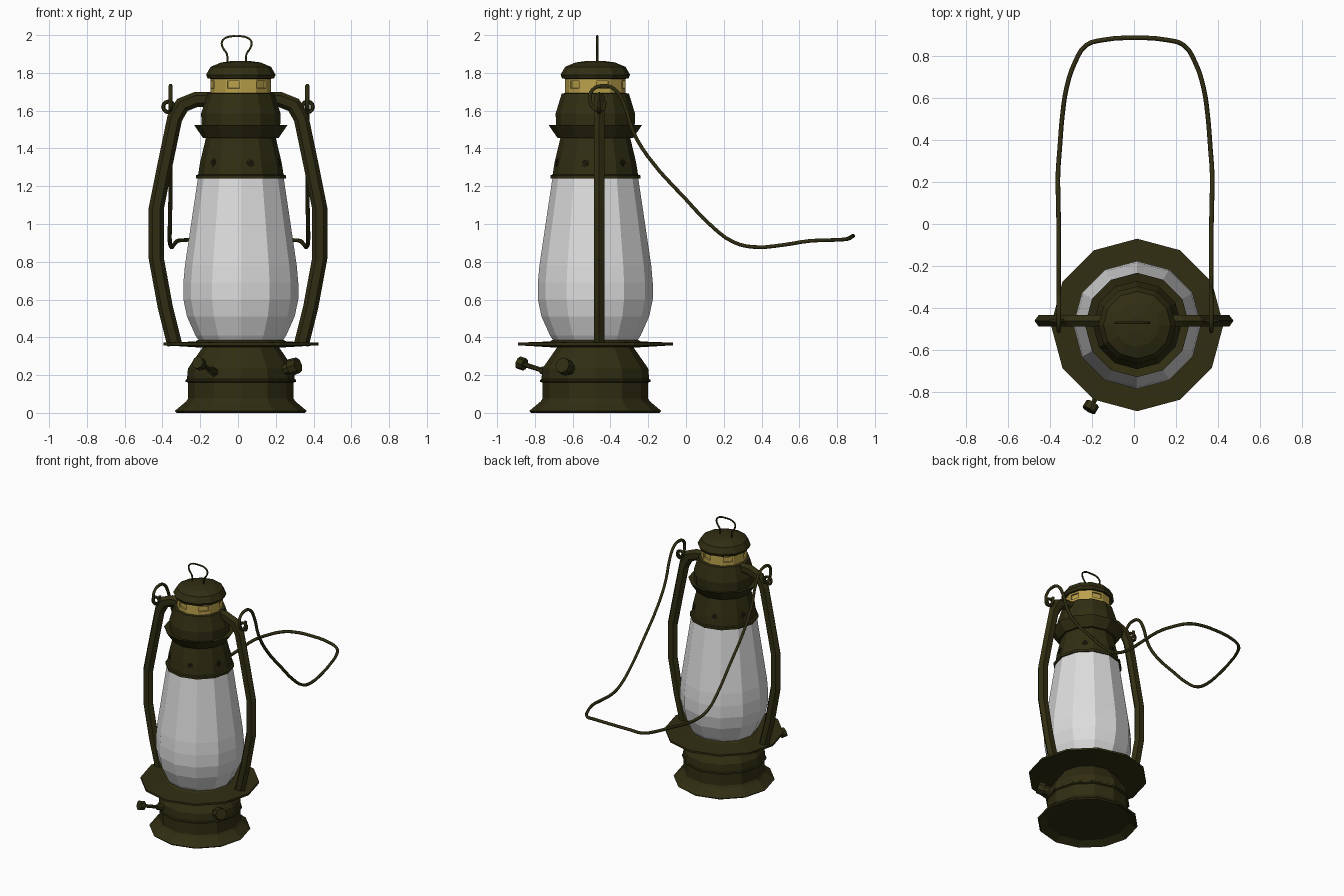
import bpy, bmesh, math
from mathutils import Vector, Matrix

if "Cube" in bpy.data.objects:
    bpy.data.objects.remove(bpy.data.objects["Cube"], do_unlink=True)

CX, CY = 0.015, -0.48      # lantern axis
ARM_Y = -0.46              # plane of the side tubes
SIDES = 12


def material(name, colour, rough):
    m = bpy.data.materials.new(name)
    m.use_nodes = True
    m.diffuse_color = (*colour, 1)
    bsdf = m.node_tree.nodes["Principled BSDF"]
    bsdf.inputs["Base Color"].default_value = (*colour, 1)
    bsdf.inputs["Roughness"].default_value = rough
    return m


OLIVE = material("dark olive metal", (0.030, 0.027, 0.006), 0.6)
GOLD = material("brass", (0.50, 0.36, 0.07), 0.5)
GLASS = material("frosted glass", (0.72, 0.72, 0.72), 0.4)
DARK = material("hole black", (0.008, 0.007, 0.003), 0.8)


def finish(name, bm, mat):
    bmesh.ops.recalc_face_normals(bm, faces=bm.faces[:])
    me = bpy.data.meshes.new(name)
    bm.to_mesh(me)
    bm.free()
    ob = bpy.data.objects.new(name, me)
    bpy.context.collection.objects.link(ob)
    me.materials.append(mat)
    return ob


def lathe_mesh(profile, sides=SIDES):
    """Revolve (radius, z) points round the lantern axis and close both ends."""
    bm = bmesh.new()
    rings = []
    for r, z in profile:
        rings.append([bm.verts.new((CX + r * math.cos(a), CY + r * math.sin(a), z))
                      for a in (math.tau * k / sides for k in range(sides))])
    for lo, hi in zip(rings, rings[1:]):
        for k in range(sides):
            n = (k + 1) % sides
            bm.faces.new((lo[k], lo[n], hi[n], hi[k]))
    bm.faces.new(rings[0][::-1])
    bm.faces.new(rings[-1])
    return bm


def lathe(name, profile, mat=OLIVE):
    return finish(name, lathe_mesh(profile), mat)


def rod(name, start, end, r1, r2, sides=8, mat=OLIVE):
    """Cylinder or cone between two points."""
    a, b = Vector(start), Vector(end)
    d = b - a
    bm = bmesh.new()
    bmesh.ops.create_cone(bm, cap_ends=True, segments=sides, radius1=r1, radius2=r2,
                          depth=d.length)
    turn = d.to_track_quat('Z', 'Y').to_matrix().to_4x4()
    bmesh.ops.transform(bm, matrix=Matrix.Translation((a + b) / 2) @ turn, verts=bm.verts[:])
    return finish(name, bm, mat)


def wire(name, points, radius):
    """Smooth round wire through the points, turned into a mesh."""
    cu = bpy.data.curves.new(name, 'CURVE')
    cu.dimensions = '3D'
    cu.bevel_depth, cu.bevel_resolution = radius, 1
    cu.resolution_u, cu.use_fill_caps = 3, True
    sp = cu.splines.new('BEZIER')
    sp.bezier_points.add(len(points) - 1)
    for bp, p in zip(sp.bezier_points, points):
        bp.co = p
        bp.handle_left_type = bp.handle_right_type = 'AUTO'
    tmp = bpy.data.objects.new(name + " path", cu)
    bpy.context.collection.objects.link(tmp)
    bpy.context.view_layer.update()
    me = bpy.data.meshes.new_from_object(
        tmp.evaluated_get(bpy.context.evaluated_depsgraph_get()))
    bpy.data.objects.remove(tmp, do_unlink=True)
    me.name = name
    me.materials.clear()
    me.materials.append(OLIVE)
    ob = bpy.data.objects.new(name, me)
    bpy.context.collection.objects.link(ob)
    return ob


def side_tube(name, path, half_x, half_y, sign):
    """Six-sided tube swept along an (x, z) path in the arm plane."""
    bm = bmesh.new()
    pts = [Vector((sign * x, ARM_Y, z)) for x, z in path]
    across = Vector((0, 1, 0))
    rings = []
    for i, p in enumerate(pts):
        t_in = (p - pts[max(i - 1, 0)]).normalized()
        t_out = (pts[min(i + 1, len(pts) - 1)] - p).normalized()
        t = (t_in + t_out).normalized()
        out = across.cross(t)
        mitre = 1 / max(0.6, t.dot(t_out if i == 0 else t_in))
        rings.append([bm.verts.new(p + out * half_x * mitre * math.cos(a) + across * half_y * math.sin(a))
                      for a in (math.tau * k / 6 for k in range(6))])
    for lo, hi in zip(rings, rings[1:]):
        for k in range(6):
            n = (k + 1) % 6
            bm.faces.new((lo[k], lo[n], hi[n], hi[k]))
    bm.faces.new(rings[0])
    bm.faces.new(rings[-1])
    return finish(name, bm, OLIVE)


# Fuel tank with flared foot, and the drip plate above it
lathe("fuel_tank", [(0.29, 0.03), (0.34, 0.0), (0.35, 0.01), (0.29, 0.06), (0.28, 0.075),
                    (0.28, 0.16), (0.292, 0.165), (0.292, 0.175), (0.285, 0.18),
                    (0.28, 0.235), (0.20, 0.35), (0.20, 0.36)])
lathe("drip_plate", [(0.20, 0.345), (0.41, 0.358), (0.41, 0.372), (0.24, 0.378), (0.22, 0.39)])

# Glass globe
lathe("glass_globe", [(0.22, 0.38), (0.24, 0.41), (0.285, 0.51), (0.304, 0.60), (0.304, 0.69),
                      (0.296, 0.78), (0.262, 1.01), (0.226, 1.25)], GLASS)

# Chimney collar, flared brim and hood
lathe("chimney_collar", [(0.225, 1.24), (0.238, 1.24), (0.238, 1.258), (0.226, 1.262),
                         (0.215, 1.33), (0.185, 1.455), (0.20, 1.46)])
lathe("chimney_brim", [(0.18, 1.455), (0.20, 1.455), (0.248, 1.525), (0.21, 1.515)])
lathe("chimney_hood", [(0.19, 1.46), (0.208, 1.50), (0.210, 1.585), (0.178, 1.69), (0.15, 1.695)])
lathe("chimney_cap", [(0.15, 1.768), (0.175, 1.77), (0.184, 1.79), (0.160, 1.832),
                      (0.105, 1.855), (0.04, 1.864)])

# Brass vent band with a sunken slot in every other face
band = lathe_mesh([(0.160, 1.685), (0.160, 1.71), (0.160, 1.765), (0.160, 1.775)])
slots = []
for f in band.faces:
    c = f.calc_center_median()
    k = math.floor(math.degrees(math.atan2(c.y - CY, c.x - CX)) / 30)
    if len(f.verts) == 4 and 1.72 < c.z < 1.76 and k % 2 == 0:
        slots.append(f)
bmesh.ops.recalc_face_normals(band, faces=band.faces[:])
bmesh.ops.inset_individual(band, faces=slots, thickness=0.012, depth=0)
bmesh.ops.inset_individual(band, faces=slots, thickness=0.001, depth=-0.012)
finish("vent_band", band, GOLD)

# Air holes round the collar
for k in range(6):
    a = math.radians(-75 + 60 * k)
    d = Vector((math.cos(a), math.sin(a), 0.22))
    base = Vector((CX, CY, 1.28))
    rod("air_hole_rim", base + d * 0.195, base + d * 0.212, 0.023, 0.021)
    rod("air_hole", base + d * 0.20, base + d * 0.2135, 0.015, 0.015, mat=DARK)

# Side tubes and the ears that hold the bail
TUBE = [(0.335, 0.36), (0.385, 0.56), (0.433, 0.82), (0.433, 1.08), (0.385, 1.32),
        (0.335, 1.56), (0.295, 1.63), (0.22, 1.66), (0.13, 1.66)]
for side, sign in (("left", 1), ("right", -1)):
    side_tube(side + "_tube", TUBE, 0.04, 0.032, sign)
    bpy.ops.mesh.primitive_torus_add(location=(sign * 0.368, ARM_Y, 1.62),
                                     rotation=(math.pi / 2, 0, 0), major_radius=0.028,
                                     minor_radius=0.011, major_segments=12, minor_segments=6)
    ear = bpy.context.object
    ear.name = side + "_bail_ear"
    ear.data.materials.append(OLIVE)

# Carrying bail folded to the back: half path, then mirrored
HALF = [(0.362, -0.43, 1.65), (0.362, -0.44, 1.61), (0.362, -0.485, 1.61), (0.362, -0.508, 1.66),
        (0.362, -0.495, 1.71), (0.362, -0.44, 1.732), (0.362, -0.38, 1.715),
        (0.362, -0.33, 1.64), (0.362, -0.28, 1.49), (0.362, -0.20, 1.355),
        (0.363, 0.0, 1.13), (0.366, 0.14, 0.985), (0.366, 0.25, 0.905), (0.358, 0.36, 0.878),
        (0.345, 0.52, 0.89), (0.325, 0.65, 0.91), (0.285, 0.77, 0.915), (0.232, 0.85, 0.92),
        (0.15, 0.875, 0.932)]
bail = [(0.005 - x, y, z) for x, y, z in HALF] + [(0.0, 0.885, 0.937)]
bail += [(0.005 + x, y, z) for x, y, z in reversed(HALF)]
wire("carrying_bail", bail, 0.011)

# Wire loop on the cap
LOOP = [(0.048, 1.85), (0.052, 1.90), (0.074, 1.935), (0.078, 1.965), (0.055, 1.987)]
loop = [(-0.007 - x, -0.47, z) for x, z in LOOP] + [(-0.007, -0.47, 1.994)]
loop += [(-0.007 + x, -0.47, z) for x, z in reversed(LOOP)]
wire("cap_loop", loop, 0.006)

# Filler spout with screw cap
a = math.radians(-30)
spout = Vector((math.cos(a), math.sin(a), 0.28))
base = Vector((CX, CY, 0.155))
rod("filler_neck", base + spout * 0.22, base + spout * 0.32, 0.032, 0.032)
rod("filler_cap", base + spout * 0.305, base + spout * 0.35, 0.046, 0.042)

# Wick adjuster
tip = Vector((-0.207, -0.872, 0.262))
inner = Vector((-0.125, -0.73, 0.215))
axis = (tip - inner).normalized()
rod("wick_stem", inner, tip, 0.013, 0.013, 6)
rod("wick_knob", tip - axis * 0.022, tip + axis * 0.016, 0.034, 0.034)
rod("wick_bushing", inner, inner + axis * 0.045, 0.024, 0.02, 6)
